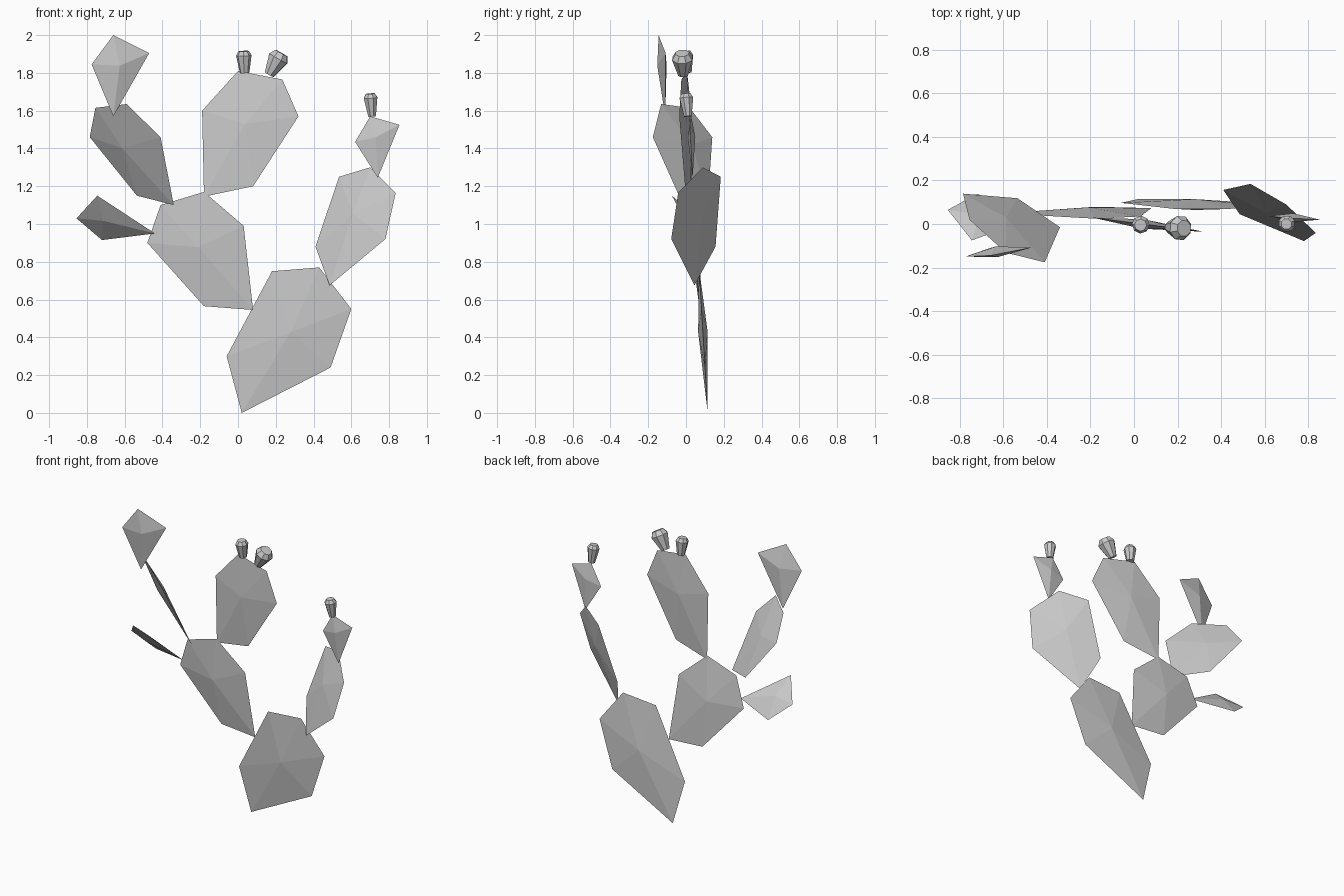
import bpy
from mathutils import Vector

if "Cube" in bpy.data.objects:
    bpy.data.objects.remove(bpy.data.objects["Cube"])


def add_mesh(name, verts, faces):
    mesh = bpy.data.meshes.new(name)
    mesh.from_pydata(verts, [], faces)
    mesh.update()
    obj = bpy.data.objects.new(name, mesh)
    bpy.context.collection.objects.link(obj)
    return obj


def pad(name, outline, centre, y0, slope_x, slope_z, bulge):
    """Flat outline (x, z) on a tilted plane, raised to a low point on both sides."""
    x0, z0 = outline[0]

    def on_plane(p):
        return Vector((p[0], y0 + slope_x * (p[0] - x0) + slope_z * (p[1] - z0), p[1]))

    normal = Vector((slope_x, -1, slope_z)).normalized()
    n = len(outline)
    c = on_plane(centre)
    verts = [on_plane(p) for p in outline] + [c + normal * bulge, c - normal * bulge]
    faces = []
    for i in range(n):
        j = (i + 1) % n
        faces += [(i, j, n), (j, i, n + 1)]
    add_mesh(name, verts, faces)


def bud(name, base, tip, profile, sides=8):
    """Faceted bud: rings of (fraction along axis, radius)."""
    base, tip = Vector(base), Vector(tip)
    axis = tip - base
    rot = axis.to_track_quat('Z', 'Y')
    from math import cos, sin, tau
    verts, faces = [], []
    for t, r in profile:
        for k in range(sides):
            a = tau * (k + 0.5) / sides
            verts.append(base + rot @ Vector((r * cos(a), r * sin(a), t * axis.length)))
    for s in range(len(profile) - 1):
        for k in range(sides):
            m = (k + 1) % sides
            faces.append((s * sides + k, s * sides + m, (s + 1) * sides + m, (s + 1) * sides + k))
    faces.append(tuple(reversed(range(sides))))
    faces.append(tuple(range(len(verts) - sides, len(verts))))
    add_mesh(name, verts, faces)


# Large pads, outlines counter-clockwise from the joint
pad("base_pad", [(.02, 0), (.49, .24), (.60, .55), (.43, .77), (.18, .75), (-.06, .30)],
    (.28, .43), .115, 0, -.06, .025)
pad("left_pad", [(.08, .545), (.03, .99), (-.18, 1.17), (-.41, 1.10), (-.48, .90), (-.18, .565)],
    (-.21, .88), .073, -.03, -.09, .025)
pad("centre_pad", [(-.18, 1.145), (.08, 1.20), (.32, 1.57), (.235, 1.765), (0, 1.81), (-.19, 1.60)],
    (.04, 1.53), .028, -.127, 0, .022)
pad("right_pad", [(.485, .675), (.78, .92), (.835, 1.165), (.70, 1.30), (.535, 1.25), (.41, .88)],
    (.62, 1.05), .045, -.667, .30, .022)
pad("upper_left_pad", [(-.34, 1.10), (-.41, 1.46), (-.59, 1.635), (-.755, 1.615), (-.785, 1.46), (-.535, 1.15)],
    (-.60, 1.41), -.015, -.84, -.61, .022)

# Small kite-shaped pads
pad("right_small_pad", [(.74, 1.245), (.855, 1.525), (.70, 1.57), (.62, 1.435)],
    (.73, 1.46), .035, -.06, -.03, .02)
pad("top_left_small_pad", [(-.66, 1.57), (-.47, 1.905), (-.66, 2.0), (-.775, 1.845)],
    (-.63, 1.84), -.11, .153, -.081, .025)
pad("side_left_small_pad", [(-.44, .95), (-.745, 1.15), (-.855, 1.03), (-.72, .915)],
    (-.71, 1.03), .035, -.2525, -.935, .02)

# Flower buds
bud("centre_bud", (.035, .005, 1.80), (.03, -.005, 1.915), [(0, .025), (.8, .041), (1, .028)])
bud("tilted_bud", (.165, -.015, 1.79), (.23, -.02, 1.905), [(0, .028), (.75, .058), (1, .038)])
bud("right_bud", (.71, .01, 1.57), (.70, .0, 1.69), [(0, .022), (.82, .039), (1, .025)])
